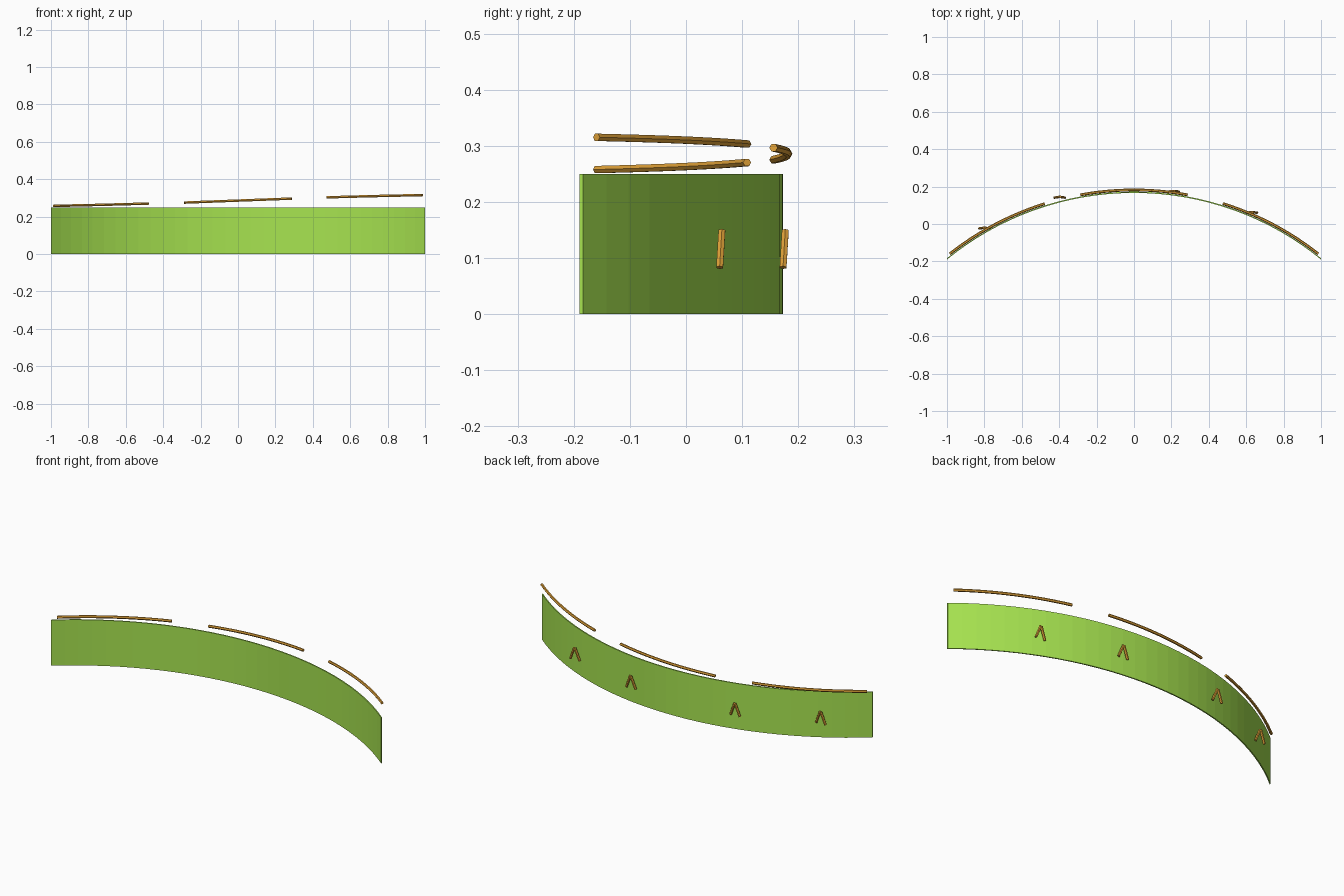
import bpy, bmesh, math
from mathutils import Vector

if "Cube" in bpy.data.objects:
    bpy.data.objects.remove(bpy.data.objects["Cube"])

R, YC = 1.582, -1.409          # outer wall radius, arc centre on y
HALF = math.asin(1 / R)        # half of the arc angle


def material(name, rgb):
    m = bpy.data.materials.new(name)
    m.diffuse_color = (*rgb, 1)
    m.use_nodes = True
    m.node_tree.nodes["Principled BSDF"].inputs["Base Color"].default_value = m.diffuse_color
    return m


GREEN = material("leaf green", (0.385, 0.77, 0.08))
BROWN = material("golden brown", (0.75, 0.36, 0.04))


def arc_point(radius, angle, z):
    return Vector((radius * math.sin(angle), YC + radius * math.cos(angle), z))


def sweep(name, rings, mat):
    """Skin a list of equal closed rings and cap both ends."""
    bm = bmesh.new()
    loops = [[bm.verts.new(p) for p in ring] for ring in rings]
    n = len(loops[0])
    for a, b in zip(loops, loops[1:]):
        for i in range(n):
            j = (i + 1) % n
            bm.faces.new((a[i], a[j], b[j], b[i]))
    bm.faces.new(loops[0])
    bm.faces.new(loops[-1][::-1])
    bmesh.ops.recalc_face_normals(bm, faces=bm.faces[:])
    me = bpy.data.meshes.new(name)
    bm.to_mesh(me)
    bm.free()
    me.materials.append(mat)
    ob = bpy.data.objects.new(name, me)
    bpy.context.collection.objects.link(ob)
    return ob


def tube(name, path, radius, side_hint, sides=6):
    """Six-sided rod along a path."""
    rings = []
    for i, p in enumerate(path):
        t = (path[min(i + 1, len(path) - 1)] - path[max(i - 1, 0)]).normalized()
        u = t.cross(side_hint).normalized()
        v = t.cross(u)
        rings.append([p + radius * (u * math.cos(k * math.tau / sides)
                                    + v * math.sin(k * math.tau / sides))
                      for k in range(sides)])
    return sweep(name, rings, BROWN)


# Thin curved wall, its thickness running straight along y
SEG, THICK, HEIGHT = 32, 0.007, 0.25
wall = []
for i in range(SEG + 1):
    a = -HALF + 2 * HALF * i / SEG
    wall.append([arc_point(R, a, z) - Vector((0, dy, 0)) for dy, z in
                 ((0, 0), (0, HEIGHT), (THICK, HEIGHT), (THICK, 0))])
sweep("curved_wall", wall, GREEN)

# Three gently rising rods: start x, end x, start z, end z, bow in z
RODS = {"left_rail": (-0.985, -0.477, 0.2575, 0.270, -0.001),
        "middle_rail": (-0.287, 0.287, 0.275, 0.2965, 0),
        "right_rail": (0.475, 0.985, 0.303, 0.315, 0.001)}
RR = R + 0.009
for name, (x0, x1, z0, z1, bow) in RODS.items():
    a0, a1 = math.asin(x0 / RR), math.asin(x1 / RR)
    path = []
    for k in range(13):
        t = k / 12
        z = z0 + (z1 - z0) * t + bow * math.sin(math.pi * t)
        path.append(arc_point(RR, a0 + (a1 - a0) * t, z))
    tube(name, path, 0.0075, Vector((0, 0, 1)))

# Small two-legged chevrons behind the wall: x, y
for i, (x, y) in enumerate(((-0.80, -0.022), (-0.397, 0.143),
                            (0.212, 0.175), (0.63, 0.062)), 1):
    for side, label in ((-1, "left"), (1, "right")):
        foot = Vector((x + side * 0.028, y - 0.002, 0.083))
        tip = Vector((x + side * 0.002, y + 0.002, 0.149))
        tube(f"chevron_{i}_{label}_leg", [foot, tip], 0.007, Vector((0, 1, 0)))
